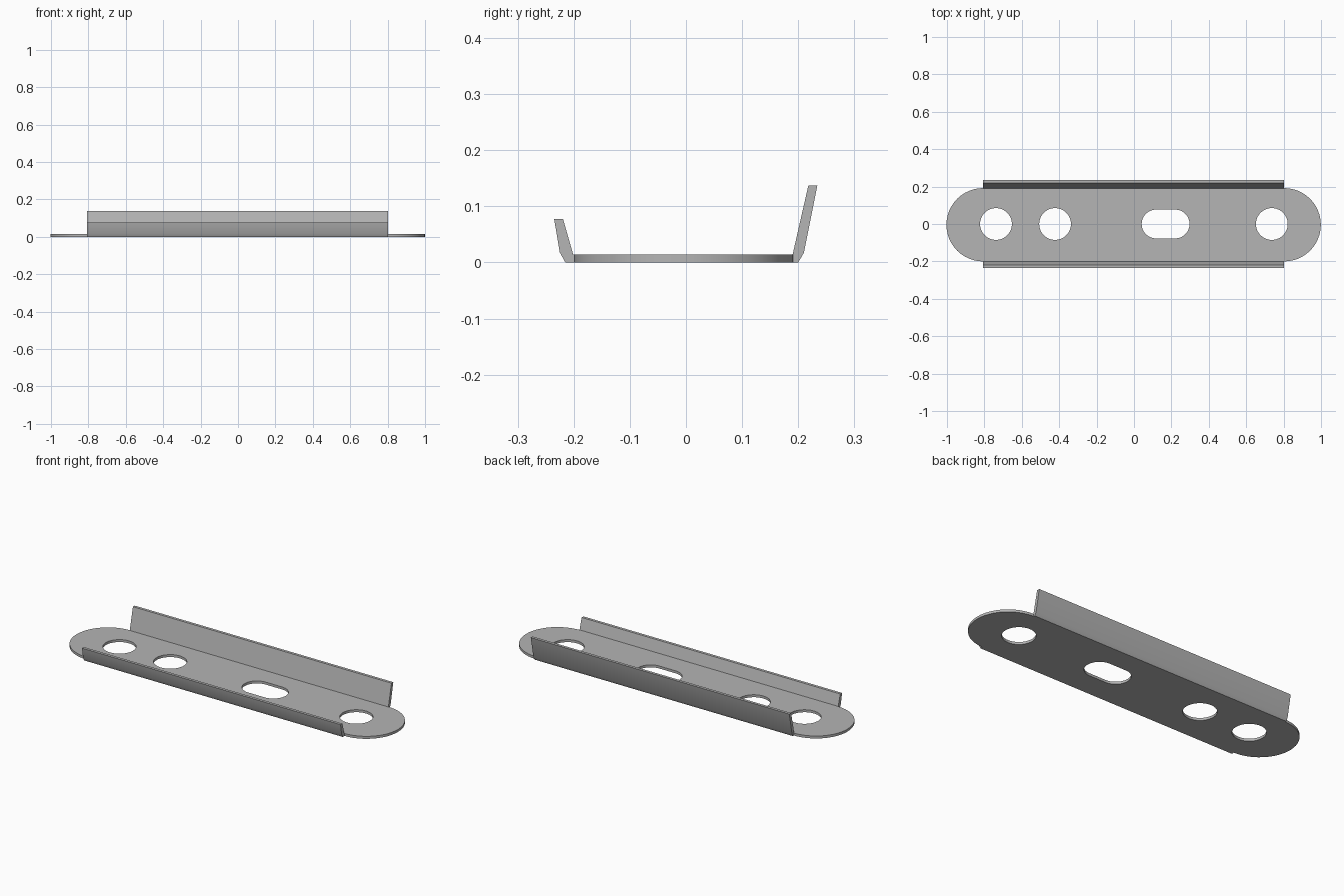
import bpy
import bmesh
from math import cos, sin, pi

cube = bpy.data.objects.get("Cube")
if cube:
    bpy.data.objects.remove(cube, do_unlink=True)

steel = bpy.data.materials.new("grey steel")
steel.use_nodes = True
grey = (0.46, 0.46, 0.46, 1)
steel.diffuse_color = grey
steel.node_tree.nodes["Principled BSDF"].inputs["Base Color"].default_value = grey

THICK = 0.014
LEFT, RIGHT = -0.807, 0.803


def stadium(x0, x1, y, r, n=24):
    """Rounded slot outline; a plain circle when x0 equals x1."""
    pts = []
    for cx, start in ((x1, -pi / 2), (x0, pi / 2)):
        for i in range(n + 1):
            a = start + pi * i / n
            pts.append((cx + r * cos(a), y + r * sin(a)))
    if x0 == x1:
        pts = pts[:n] + pts[n + 1:-1]
    return pts


def finish(bm, name):
    bmesh.ops.recalc_face_normals(bm, faces=bm.faces)
    mesh = bpy.data.meshes.new(name)
    bm.to_mesh(mesh)
    bm.free()
    mesh.materials.append(steel)
    obj = bpy.data.objects.new(name, mesh)
    bpy.context.collection.objects.link(obj)
    bpy.ops.object.select_all(action='DESELECT')
    obj.select_set(True)
    bpy.context.view_layer.objects.active = obj
    bpy.ops.object.shade_smooth_by_angle(angle=0.5)
    return obj


def extrude(bm, faces, offset):
    geom = bmesh.ops.extrude_face_region(bm, geom=faces)["geom"]
    verts = [v for v in geom if isinstance(v, bmesh.types.BMVert)]
    bmesh.ops.translate(bm, verts=verts, vec=offset)


# Base plate with round ends, three round holes and one slot
outlines = [stadium(LEFT, RIGHT, -0.004, 0.196)]
outlines += [stadium(x, x, 0, 0.085) for x in (-0.738, -0.422, 0.737)]
outlines.append(stadium(0.118, 0.22, 0, 0.077))
bm = bmesh.new()
for outline in outlines:
    ring = [bm.verts.new((x, y, 0)) for x, y in outline]
    for a, b in zip(ring, ring[1:] + ring[:1]):
        bm.edges.new((a, b))
bmesh.ops.triangle_fill(bm, edges=bm.edges[:], use_beauty=True, normal=(0, 0, 1))
bmesh.ops.dissolve_limit(bm, angle_limit=0.01, verts=bm.verts[:], edges=bm.edges[:])
extrude(bm, bm.faces[:], (0, 0, THICK))
finish(bm, "base_plate")


# Bent side flanges, low at the front and tall at the back
def flange(name, profile):
    bm = bmesh.new()
    face = bm.faces.new([bm.verts.new((LEFT, y, z)) for y, z in profile])
    extrude(bm, [face], (RIGHT - LEFT, 0, 0))
    finish(bm, name)


flange("front_flange", [(-0.195, 0), (-0.215, 0), (-0.225, 0.018),
                        (-0.235, 0.077), (-0.219, 0.077), (-0.201, THICK), (-0.195, THICK)])
flange("back_flange", [(0.187, 0), (0.2, 0), (0.21, 0.017),
                       (0.234, 0.137), (0.218, 0.137), (0.19, THICK), (0.187, THICK)])
